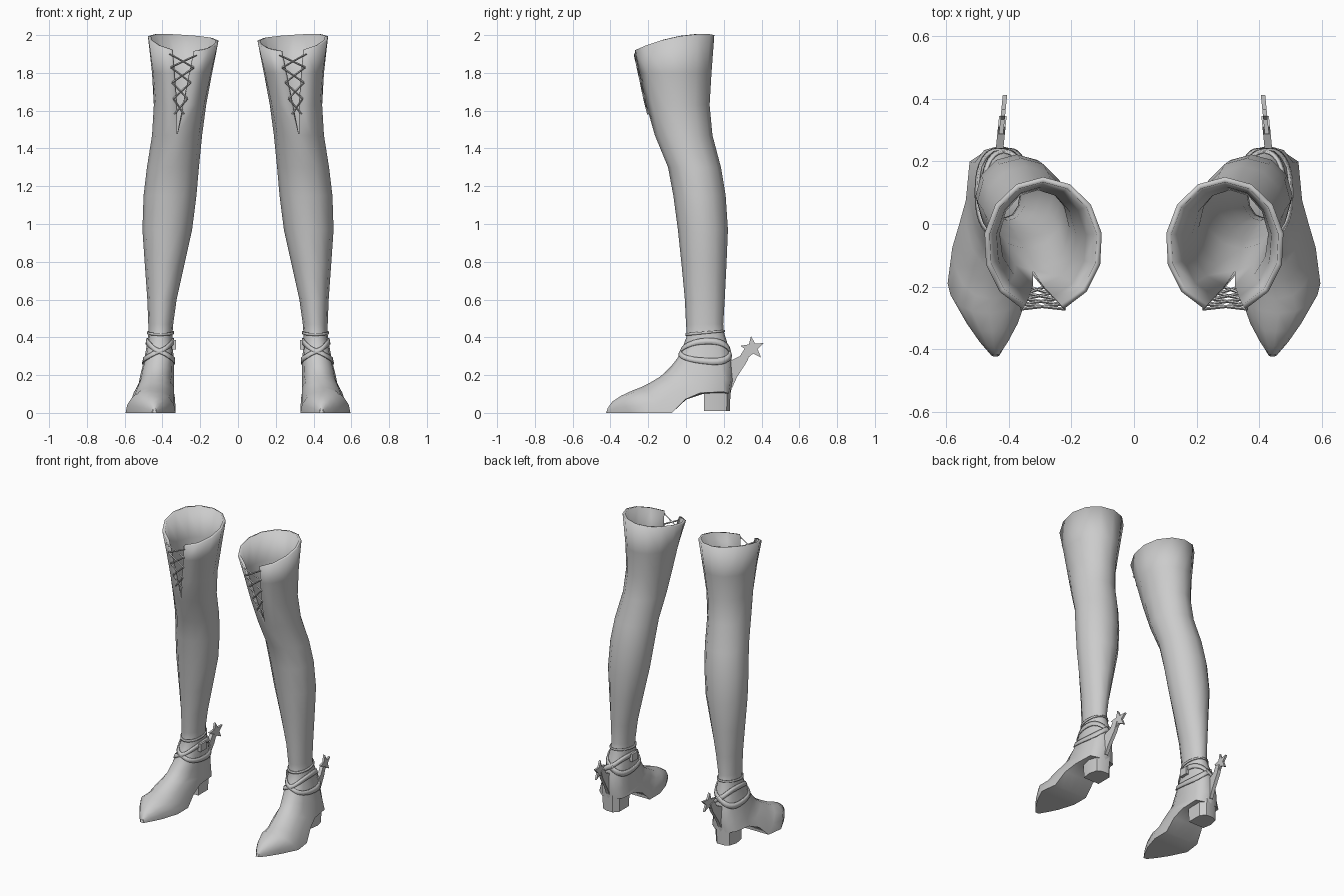
import bpy, bmesh, math
from mathutils import Vector

if "Cube" in bpy.data.objects:
    bpy.data.objects.remove(bpy.data.objects["Cube"])

grey = bpy.data.materials.new("grey_leather")
grey.diffuse_color = (0.6, 0.6, 0.6, 1)
grey.use_nodes = True
grey.node_tree.nodes["Principled BSDF"].inputs["Base Color"].default_value = grey.diffuse_color
N = 12  # sides of the boot

# Leg rings: z, front y, back y, inner x, outer x, half width of the lacing notch
LEG = [(1.955, -.285, .15, .10, .48, .066), (1.8, -.255, .135, .135, .457, .048),
       (1.63, -.213, .125, .168, .446, .023), (1.47, -.165, .14, .19, .455, 0),
       (1.3, -.095, .185, .207, .482, 0), (1.15, -.067, .21, .22, .5, 0),
       (.97, -.043, .222, .243, .506, 0), (.78, -.023, .214, .285, .493, 0),
       (.6, -.006, .205, .325, .48, 0), (.47, 0, .197, .343, .475, 0)]
# Foot rings: front y, z, back y, z, inner x, outer x, flatness of the sole
FOOT = [(.005, .41, .2, .43, .347, .474, 0), (-.018, .345, .225, .35, .345, .485, 0),
        (-.045, .29, .245, .27, .34, .497, 0), (-.08, .245, .25, .17, .337, .517, .2),
        (-.11, .215, .235, .1, .335, .53, .5), (-.14, .19, .09, .1, .335, .54, .7),
        (-.19, .16, .0, .07, .332, .56, .9), (-.24, .135, -.075, 0, .33, .58, 1),
        (-.285, .118, -.19, 0, .33, .595, 1), (-.345, .09, -.3, 0, .365, .54, 1),
        (-.39, .06, -.37, 0, .4, .495, 1), (-.415, .025, -.42, 0, .43, .455, 1)]
NL = len(LEG)


def spow(v, e):
    return math.copysign(abs(v) ** e, v)


def ring_point(r, a):
    """Point on ring r at angle a (0 = front, 90 degrees = outer side)."""
    if r < NL:
        z, yf, yb, x0, x1, _ = LEG[r]
        zf = zb = z
        s, c = math.sin(a), math.cos(a)
        if r == 0:  # slanted, gently arched rim
            zf, zb = z - .045, z + .045
            zf += .02 * s * s + .012 * s
            zb += .02 * s * s + .012 * s
    else:
        yf, zf, yb, zb, x0, x1, d = FOOT[r - NL]
        e = .95 if r == NL else .78
        s, c = spow(math.sin(a), e), spow(math.cos(a), e)
        h = a if a <= math.pi else 2 * math.pi - a
        b = h / (math.pi * 2 / 3)
        if b <= 1:
            ds, dc = math.sin(b * math.pi / 2) ** .9, 2 * math.cos(b * math.pi / 2) - 1
        else:
            ds, dc = 3 * (1 - h / math.pi), -1
        if a > math.pi:
            ds = -ds
        s, c = s + (ds - s) * d, c + (dc - c) * d
    t = (1 + c) / 2
    return Vector(((x0 + x1) / 2 + s * (x1 - x0) / 2, yb + (yf - yb) * t, zb + (zf - zb) * t))


def notch(r):
    z, yf, yb, x0, x1, w = LEG[r]
    return math.asin(w / ((x1 - x0) / 2))


def surf(t, a):
    """Point on the boot between rings."""
    r = int(t)
    a %= 2 * math.pi
    return ring_point(r, a).lerp(ring_point(r + 1, a), t - r)


def make(name, verts, faces, thick=0, angle=40, weights=None):
    me = bpy.data.meshes.new(name)
    me.from_pydata([tuple(v) for v in verts], [], faces)
    me.materials.append(grey)
    ob = bpy.data.objects.new(name, me)
    bpy.context.collection.objects.link(ob)
    if weights:
        g = ob.vertex_groups.new(name="wall")
        for i, w in enumerate(weights):
            g.add([i], w, 'REPLACE')
    else:
        bm = bmesh.new()
        bm.from_mesh(me)
        bmesh.ops.recalc_face_normals(bm, faces=bm.faces)
        bm.to_mesh(me)
        bm.free()
    if thick:
        m = ob.modifiers.new("wall", 'SOLIDIFY')
        m.thickness = thick
        m.offset = -1
        if weights:
            m.vertex_group = "wall"
    m = ob.modifiers.new("pair", 'MIRROR')
    m.use_mirror_merge = False
    bpy.ops.object.select_all(action='DESELECT')
    ob.select_set(True)
    bpy.context.view_layer.objects.active = ob
    bpy.ops.object.shade_smooth_by_angle(angle=math.radians(angle))
    return ob


# Boot shell: rings lofted from rim to toe, open at the notch
verts, faces, weights, rows = [], [], [], []
for r in range(NL + len(FOOT)):
    g = notch(r) if r < NL else 0
    row = []
    for i in range(N + 1):
        if i == N and g == 0:
            row.append(row[0])
            continue
        row.append(len(verts))
        verts.append(ring_point(r, g + (2 * math.pi - 2 * g) * i / N))
        weights.append(1 if r <= NL else .25)
    rows.append(row)
for A, B in zip(rows, rows[1:]):
    faces += [(A[i], B[i], B[i + 1], A[i + 1]) for i in range(N)]
faces.append(tuple(rows[-1][:N]))
make("boot_shell", verts, faces, .017, 50, weights)


def prism(name, lower, upper, angle=40):
    n = len(lower)
    fs = [(i, (i + 1) % n, n + (i + 1) % n, n + i) for i in range(n)]
    make(name, lower + upper, fs + [tuple(range(n))[::-1], tuple(range(n, 2 * n))], 0, angle)


# Block heel with chamfered back
plan = [(.37, .095), (.49, .095), (.5, .16), (.485, .215), (.45, .232), (.4, .232), (.37, .2)]
prism("heel", [Vector((x, y, .01)) for x, y in plan],
      [Vector((.432 + (x - .432) * 1.08, y * 1.04 - .004, .16)) for x, y in plan])

# Spur arm and star, cut from flat plates leaning slightly inwards
def plate(name, pts, half):
    def side(s):
        return [Vector((.43 - (y - .23) * .1 + s * half, y, z)) for y, z in pts]
    prism(name, side(-1), side(1), 20)


plate("spur_arm", [(.225, .13), (.245, .135), (.27, .19), (.325, .275), (.345, .33),
                   (.31, .34), (.285, .3), (.225, .272)], .012)
star = []
for k in range(10):
    a = math.radians(25 + 36 * k)
    rad = .028 if k % 2 else .066
    star.append((.352 + rad * math.cos(a), .342 + rad * math.sin(a)))
plate("spur_star", star, .007)

# Ankle straps: bands that follow the shell and cross on the instep
def strap(name, t0, tilt, width):
    vs, n = [], 36
    for i in range(n):
        a = 2 * math.pi * i / n
        t = t0 + tilt * math.sin(a)
        for k in (-1, 1):
            p = surf(t + k * width, a)
            q = surf(t + k * width, a + math.pi)
            vs.append(p + (p - q).normalized() * .007)
    fs = [(2 * i, 2 * i + 1, (2 * i + 3) % (2 * n), (2 * i + 2) % (2 * n)) for i in range(n)]
    make(name, vs, fs, .008)


strap("strap_rising", NL + 1.3, .75, .22)
strap("strap_falling", NL + 1.3, -.75, .22)
strap("ankle_band", NL - .1, 0, .12)

# Buckle on the inner ankle
prism("buckle", [Vector((x, y, .335)) for x, y in ((.327, .06), (.35, .06), (.35, .12), (.327, .12))],
      [Vector((x, y, .387)) for x, y in ((.327, .06), (.35, .06), (.35, .12), (.327, .12))])

# Crossed laces over the notch
def edge(t, side):
    r = int(t)
    f = t - r
    p, q = ring_point(r, (side * notch(r)) % (2 * math.pi)), ring_point(r + 1, (side * notch(r + 1)) % (2 * math.pi))
    return p.lerp(q, f) + Vector((side * .008, -.004, 0))


def cord(name, p, q, rad=.005):
    d = (q - p).normalized()
    u = d.cross(Vector((0, 1, 0))).normalized()
    v = d.cross(u)
    ring = [(u * math.cos(k * math.pi / 2) + v * math.sin(k * math.pi / 2)) * rad for k in range(4)]
    prism(name, [p + o for o in ring], [q + o for o in ring])


levels = [.15, .75, 1.3, 1.8, 2.3]
for i, (a, b) in enumerate(zip(levels, levels[1:])):
    for s in (-1, 1):
        cord(f"lace_{i}_{'left' if s < 0 else 'right'}", edge(a, s), edge(b, -s))
